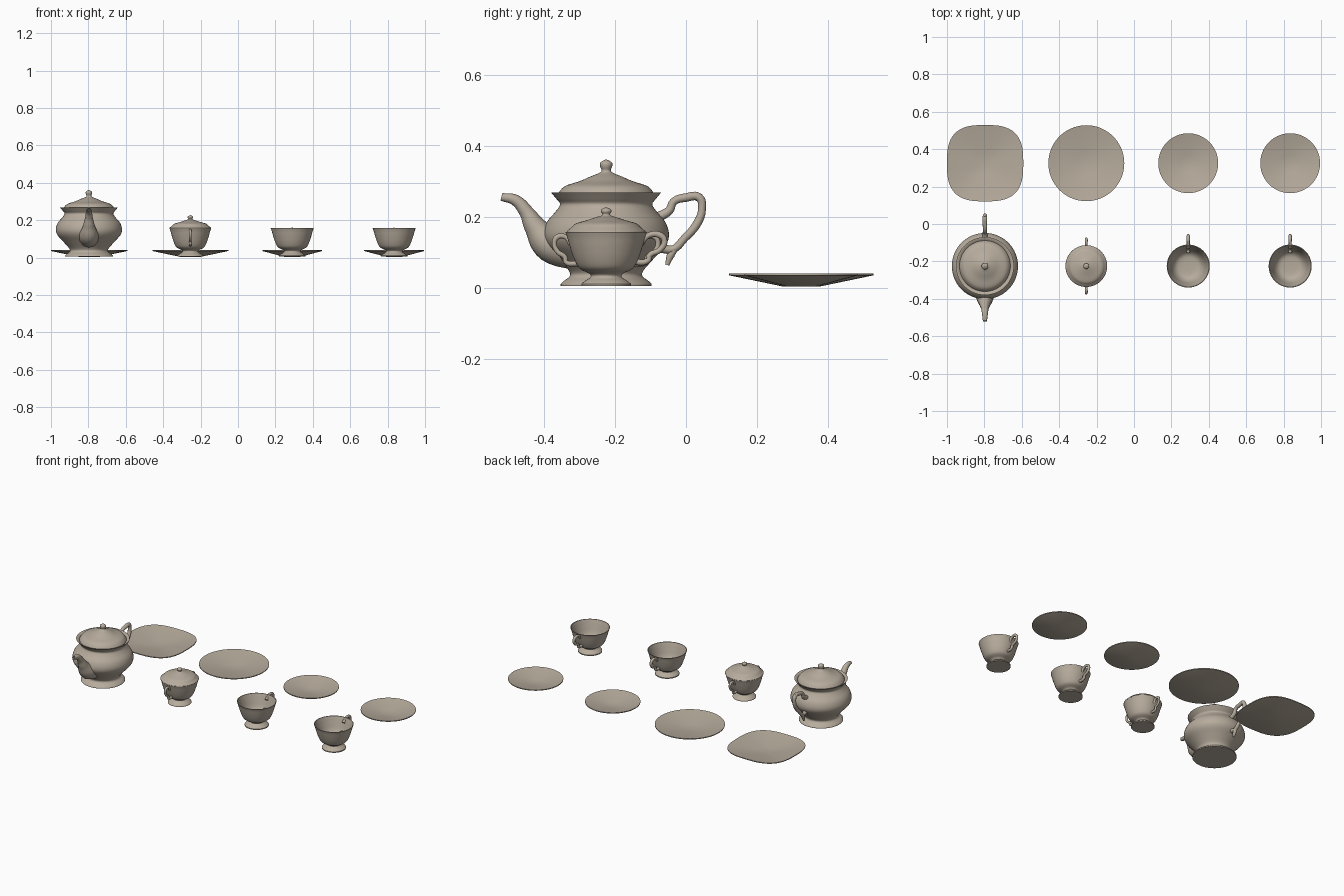
import bpy
import bmesh
import math
from mathutils import Vector

cube = bpy.data.objects.get("Cube")
if cube:
    bpy.data.objects.remove(cube, do_unlink=True)

clay = bpy.data.materials.new("warm_grey_porcelain")
clay.use_nodes = True
COLOUR = (0.47, 0.41, 0.335, 1)
clay.diffuse_color = COLOUR
clay.node_tree.nodes["Principled BSDF"].inputs["Base Color"].default_value = COLOUR


def add_object(name, mesh, location, angle=50):
    mesh.materials.clear()
    mesh.materials.append(clay)
    ob = bpy.data.objects.new(name, mesh)
    bpy.context.collection.objects.link(ob)
    ob.location = location
    bpy.ops.object.select_all(action='DESELECT')
    ob.select_set(True)
    bpy.context.view_layer.objects.active = ob
    bpy.ops.object.shade_smooth_by_angle(angle=math.radians(angle))
    return ob


def smooth_profile(points, steps=4):
    """Catmull-Rom curve through (radius, height) points."""
    pts = [Vector(p) for p in points]
    pts = [pts[0]] + pts + [pts[-1]]
    out = []
    for a, b, c, d in zip(pts, pts[1:], pts[2:], pts[3:]):
        for i in range(steps):
            t = i / steps
            p = b + (c - a) * t / 2 + (a - b * 2.5 + c * 2 - d / 2) * t**2
            p += ((b - c) * 3 + d - a) / 2 * t**3
            out.append((max(p.x, 0), p.y))
    return out + [tuple(points[-1])]


def lathe(name, profile, location, sides=64, power=2):
    """Revolve a profile; a power above 2 gives a rounded square."""
    bm = bmesh.new()
    rings = []
    for r, z in profile:
        ring = []
        for i in range(sides):
            a = 2 * math.pi * i / sides
            c, s = math.cos(a), math.sin(a)
            k = r / (abs(c)**power + abs(s)**power)**(1 / power)
            ring.append(bm.verts.new((k * c, k * s, z)))
        rings.append(ring)
    for low, high in zip(rings, rings[1:]):
        for i in range(sides):
            j = (i + 1) % sides
            bm.faces.new((low[i], low[j], high[j], high[i]))
    bmesh.ops.remove_doubles(bm, verts=bm.verts, dist=0.00005)
    bmesh.ops.recalc_face_normals(bm, faces=bm.faces)
    mesh = bpy.data.meshes.new(name)
    bm.to_mesh(mesh)
    bm.free()
    return add_object(name, mesh, location)


def tube(name, path, location, radius=1.0, caps=True, flip=1):
    """Sweep a round section along (y, z, radius) points."""
    curve = bpy.data.curves.new(name, 'CURVE')
    curve.dimensions = '3D'
    curve.bevel_depth = radius
    curve.bevel_resolution = 4
    curve.resolution_u = 6
    curve.use_fill_caps = caps
    spline = curve.splines.new('BEZIER')
    spline.bezier_points.add(len(path) - 1)
    for point, (y, z, r) in zip(spline.bezier_points, path):
        point.co = (0, y * flip, z)
        point.radius = r
        point.handle_left_type = point.handle_right_type = 'AUTO'
    temp = bpy.data.objects.new(name + "_path", curve)
    bpy.context.collection.objects.link(temp)
    deps = bpy.context.evaluated_depsgraph_get()
    mesh = bpy.data.meshes.new_from_object(temp.evaluated_get(deps))
    bpy.data.objects.remove(temp, do_unlink=True)
    return add_object(name, mesh, location)


# Teapot
POT = (-0.797, -0.225, 0)
lathe("teapot_body", [(0, 0.005), (0.128, 0.005)] + smooth_profile([
    (0.128, 0.011), (0.118, 0.02), (0.103, 0.032), (0.105, 0.048),
    (0.137, 0.085), (0.168, 0.12), (0.177, 0.15), (0.167, 0.185),
    (0.142, 0.215), (0.13, 0.235), (0.14, 0.25), (0.155, 0.268)])
    + [(0.15, 0.268), (0.137, 0.258), (0.12, 0.245)], POT)
lathe("teapot_lid", [(0, 0.25), (0.136, 0.256)] + smooth_profile([
    (0.136, 0.264), (0.125, 0.279), (0.11, 0.289), (0.075, 0.3), (0.045, 0.313),
    (0.025, 0.321), (0.013, 0.329), (0.017, 0.342), (0.016, 0.353), (0, 0.362)]), POT)
spout = tube("teapot_spout", [
    (-0.08, 0.11, 0.062), (-0.158, 0.125, 0.052), (-0.2, 0.172, 0.031),
    (-0.226, 0.215, 0.02), (-0.255, 0.246, 0.016), (-0.295, 0.256, 0.011)],
    POT, caps=False)
wall = spout.modifiers.new("wall", 'SOLIDIFY')
wall.thickness = 0.004
tube("teapot_handle", [
    (0.15, 0.2, 0.014), (0.178, 0.218, 0.012), (0.19, 0.242, 0.011),
    (0.225, 0.254, 0.012), (0.262, 0.254, 0.012), (0.27, 0.222, 0.011),
    (0.257, 0.182, 0.012), (0.22, 0.138, 0.011), (0.187, 0.108, 0.011),
    (0.155, 0.112, 0.014)], POT)
tube("teapot_handle_curl", [
    (0.2, 0.118, 0.009), (0.182, 0.092, 0.011), (0.172, 0.064, 0.006)], POT)
tube("teapot_handle_thumb_rest", [
    (0.25, 0.254, 0.01), (0.268, 0.262, 0.006)], POT)

# Shared bowl outline for the sugar bowl and the cups
FOOT = [(0, 0.005), (0.07, 0.005)]
OUTER = smooth_profile([
    (0.07, 0.011), (0.06, 0.019), (0.044, 0.03), (0.048, 0.04), (0.075, 0.054),
    (0.09, 0.08), (0.102, 0.115), (0.109, 0.14), (0.115, 0.157)])
INNER = smooth_profile([
    (0.111, 0.157), (0.105, 0.14), (0.097, 0.115), (0.085, 0.08),
    (0.068, 0.057), (0.045, 0.048), (0, 0.046)])
BOWL = FOOT + OUTER + INNER
HANDLE = [(0.098, 0.122, 0.008), (0.115, 0.143, 0.007), (0.137, 0.143, 0.008),
          (0.146, 0.127, 0.007), (0.137, 0.102, 0.007), (0.116, 0.086, 0.007),
          (0.113, 0.072, 0.007), (0.08, 0.068, 0.008)]

# Sugar bowl
SUGAR = (-0.255, -0.225, 0)
lathe("sugar_bowl", [(r * 0.97, z) for r, z in BOWL], SUGAR)
lathe("sugar_lid", [(0, 0.15), (0.111, 0.154)] + smooth_profile([
    (0.111, 0.159), (0.098, 0.17), (0.085, 0.181), (0.055, 0.19), (0.03, 0.198),
    (0.011, 0.205), (0.015, 0.214), (0.013, 0.221), (0, 0.227)]), SUGAR)
for side, flip in (("front", -1), ("back", 1)):
    tube("sugar_handle_" + side, HANDLE, SUGAR, flip=flip)

# Cups, each with a handle at the back
CUP_HANDLE = [(0.1 + (y - 0.1) * 1.4, z + 0.005, r * 1.15) for y, z, r in HANDLE]
for side, x in (("right", 0.29), ("left", 0.835)):
    lathe("cup_" + side, BOWL, (x, -0.225, 0))
    tube("cup_handle_" + side, CUP_HANDLE, (x, -0.225, 0))


# Plates and saucers: shallow dishes on a small flat base
def plate(name, x, radius, power=2):
    base = radius * 0.27
    lathe(name, [(0, 0.004), (base, 0.004), (radius, 0.035), (radius, 0.04),
                 (radius * 0.97, 0.039), (base, 0.013), (0, 0.01)],
          (x, 0.325, 0), sides=72, power=power)


plate("square_tray", -0.796, 0.204, 2.9)
plate("large_plate", -0.255, 0.203)
plate("saucer_right", 0.29, 0.16)
plate("saucer_left", 0.835, 0.16)
